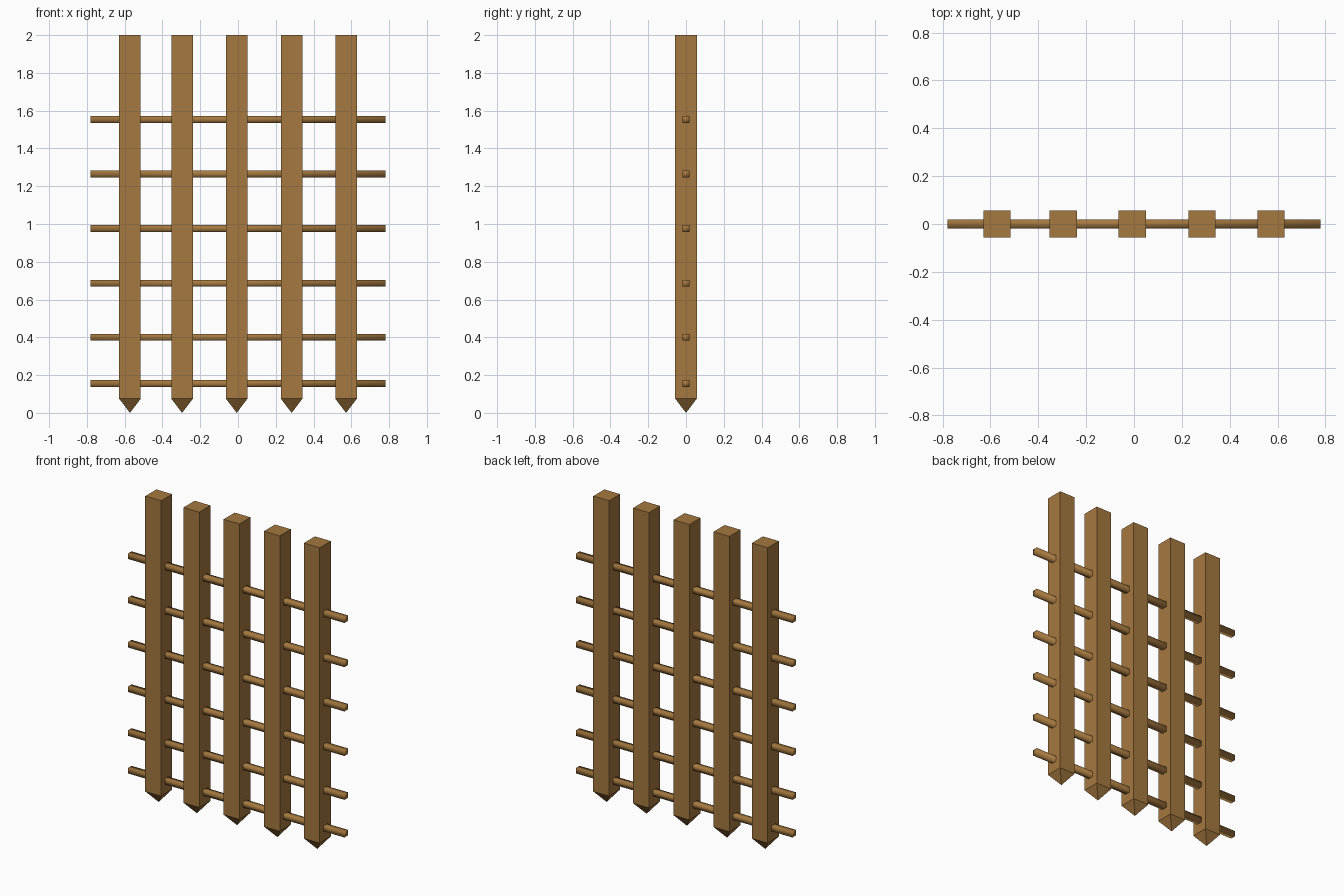
import bpy, bmesh
from mathutils import Matrix

if "Cube" in bpy.data.objects:
    bpy.data.objects.remove(bpy.data.objects["Cube"])

wood = bpy.data.materials.new("brown wood")
wood.diffuse_color = (0.376, 0.19, 0.05, 1)
wood.use_nodes = True
wood.node_tree.nodes["Principled BSDF"].inputs["Base Color"].default_value = wood.diffuse_color


def finish(bm, name, smooth=False):
    bmesh.ops.recalc_face_normals(bm, faces=bm.faces[:])
    for f in bm.faces:
        f.smooth = smooth
    mesh = bpy.data.meshes.new(name)
    bm.to_mesh(mesh)
    bm.free()
    mesh.materials.append(wood)
    bpy.context.collection.objects.link(bpy.data.objects.new(name, mesh))


def add_box(bm, center, size):
    m = Matrix.Translation(center) @ Matrix.Diagonal((*size, 1))
    bmesh.ops.create_cube(bm, size=1, matrix=m)


HALF, TIP, TOP = 0.057, 0.075, 2.0

# Square upright posts, each sharpened to a point at the ground
for i, x in enumerate((-0.572, -0.296, -0.007, 0.284, 0.572)):
    bm = bmesh.new()
    add_box(bm, (x, 0, (TIP + TOP) / 2), (2 * HALF, 2 * HALF, TOP - TIP))
    bm.normal_update()
    bottom = [f for f in bm.faces if f.normal.z < -0.9]
    poked = bmesh.ops.poke(bm, faces=bottom)
    poked["verts"][0].co.z = 0
    finish(bm, f"post_{i + 1}")

# Thin square rails running through the posts, softly shaded
for i, z in enumerate((0.155, 0.4, 0.686, 0.976, 1.265, 1.553)):
    bm = bmesh.new()
    add_box(bm, (0, 0, z), (1.56, 0.036, 0.036))
    finish(bm, f"rail_{i + 1}", smooth=True)
